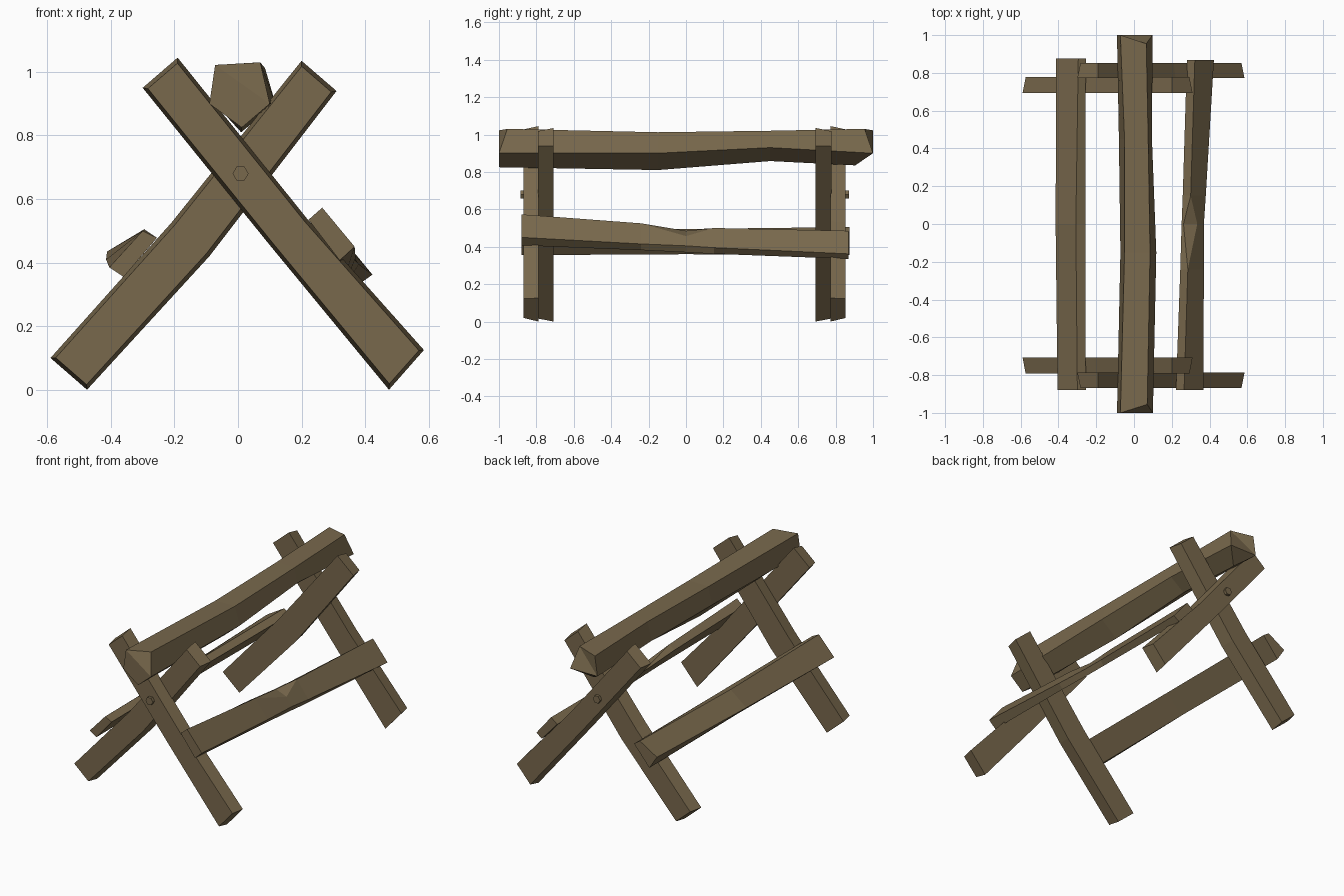
import bpy, bmesh, math
from mathutils import Vector

wood = bpy.data.materials.new("weathered_brown_wood")
wood.diffuse_color = (0.19, 0.14, 0.073, 1)


def loft(name, rings):
    """Skin a list of equal-length point rings and cap both ends."""
    bm = bmesh.new()
    vs = [[bm.verts.new(p) for p in ring] for ring in rings]
    n = len(rings[0])
    for a, b in zip(vs, vs[1:]):
        for i in range(n):
            j = (i + 1) % n
            bm.faces.new((a[i], a[j], b[j], b[i]))
    bm.faces.new(vs[0])
    bm.faces.new(vs[-1])
    bmesh.ops.remove_doubles(bm, verts=bm.verts, dist=0.0005)
    bmesh.ops.triangulate(bm, faces=[f for f in bm.faces if len(f.verts) > 4])
    bmesh.ops.recalc_face_normals(bm, faces=bm.faces)
    mesh = bpy.data.meshes.new(name)
    bm.to_mesh(mesh)
    bm.free()
    mesh.materials.append(wood)
    obj = bpy.data.objects.new(name, mesh)
    bpy.context.collection.objects.link(obj)
    return obj


def section(y, pts):
    return [(x, y, z) for x, z in pts]


# Crossed legs: left/right edge points (x, z) at top, middle and foot
outer = [((-0.30, 0.95), (-0.19, 1.045)), ((0.10, 0.455), (0.22, 0.535)),
         ((0.475, 0.0), (0.585, 0.125))]
inner = [((0.20, 1.035), (0.31, 0.94)), ((-0.21, 0.525), (-0.09, 0.42)),
         ((-0.59, 0.10), (-0.475, 0.0))]


def leg(name, stations, y_out, y_in):
    rings = []
    mid = [Vector(p) for p in stations[1]]
    for k, (l, r) in enumerate(stations):
        l, r = Vector(l), Vector(r)
        # outward face is slightly narrower and shorter
        fl, fr = l.lerp(r, 0.08), r.lerp(l, 0.08)
        if k != 1:
            fl, fr = fl.lerp(mid[0], 0.02), fr.lerp(mid[1], 0.02)
        rings.append([(l.x, y_in, l.y), (r.x, y_in, r.y),
                      (fr.x, y_out, fr.y), (fl.x, y_out, fl.y)])
    loft(name, rings)


C = -0.0075   # mirror plane between the two trestles
for side, s in (("front", -1), ("back", 1)):
    leg(side + "_outer_leg", outer, C + s * 0.86, C + s * 0.78)
    leg(side + "_inner_leg", inner, C + s * 0.785, C + s * 0.70)
    # hexagonal bolt head through the crossing
    hexa = [(0.008 + 0.025 * math.cos(i * math.pi / 3),
             0.68 + 0.025 * math.sin(i * math.pi / 3)) for i in range(6)]
    loft(side + "_bolt", [section(C + s * 0.74, hexa), section(C + s * 0.878, hexa)])

# Top beam: five-sided, with worn slanted ends
loft("top_beam", [
    [(-0.072, -1, 1.022), (0.07, -0.955, 1.03), (0.10, -1, 0.90),
     (0.012, -1, 0.825), (-0.09, -1, 0.90)],
    section(-0.15, [(-0.05, 1.01), (0.085, 1.012), (0.118, 0.90),
                    (0.01, 0.81), (-0.072, 0.90)]),
    section(0.45, [(-0.05, 1.02), (0.075, 1.02), (0.095, 0.93),
                   (0.0, 0.858), (-0.08, 0.91)]),
    [(-0.072, 1, 1.022), (0.065, 0.955, 1.03), (0.098, 1, 0.90),
     (0.0, 0.905, 0.835), (-0.09, 1, 0.90)],
])

# Left side board, thicker towards the back
loft("left_board", [
    section(-0.88, [(-0.36, 0.355), (-0.255, 0.478), (-0.30, 0.50), (-0.405, 0.385)]),
    section(0.0, [(-0.36, 0.36), (-0.258, 0.48), (-0.308, 0.495), (-0.415, 0.41)]),
    section(0.875, [(-0.36, 0.355), (-0.255, 0.478), (-0.295, 0.505), (-0.412, 0.435)]),
])

# Right side board, set askew, with a chip in its upper edge
loft("right_board", [
    section(-0.88, [(0.222, 0.535), (0.265, 0.573), (0.265, 0.573), (0.367, 0.45), (0.32, 0.407)]),
    section(-0.24, [(0.245, 0.502), (0.285, 0.525), (0.285, 0.525), (0.37, 0.415), (0.345, 0.382)]),
    section(0.0, [(0.252, 0.482), (0.262, 0.485), (0.335, 0.457), (0.37, 0.405), (0.352, 0.37)]),
    section(0.15, [(0.258, 0.475), (0.30, 0.50), (0.30, 0.50), (0.38, 0.395), (0.36, 0.362)]),
    section(0.868, [(0.28, 0.452), (0.322, 0.485), (0.322, 0.485), (0.423, 0.362), (0.385, 0.335)]),
])
